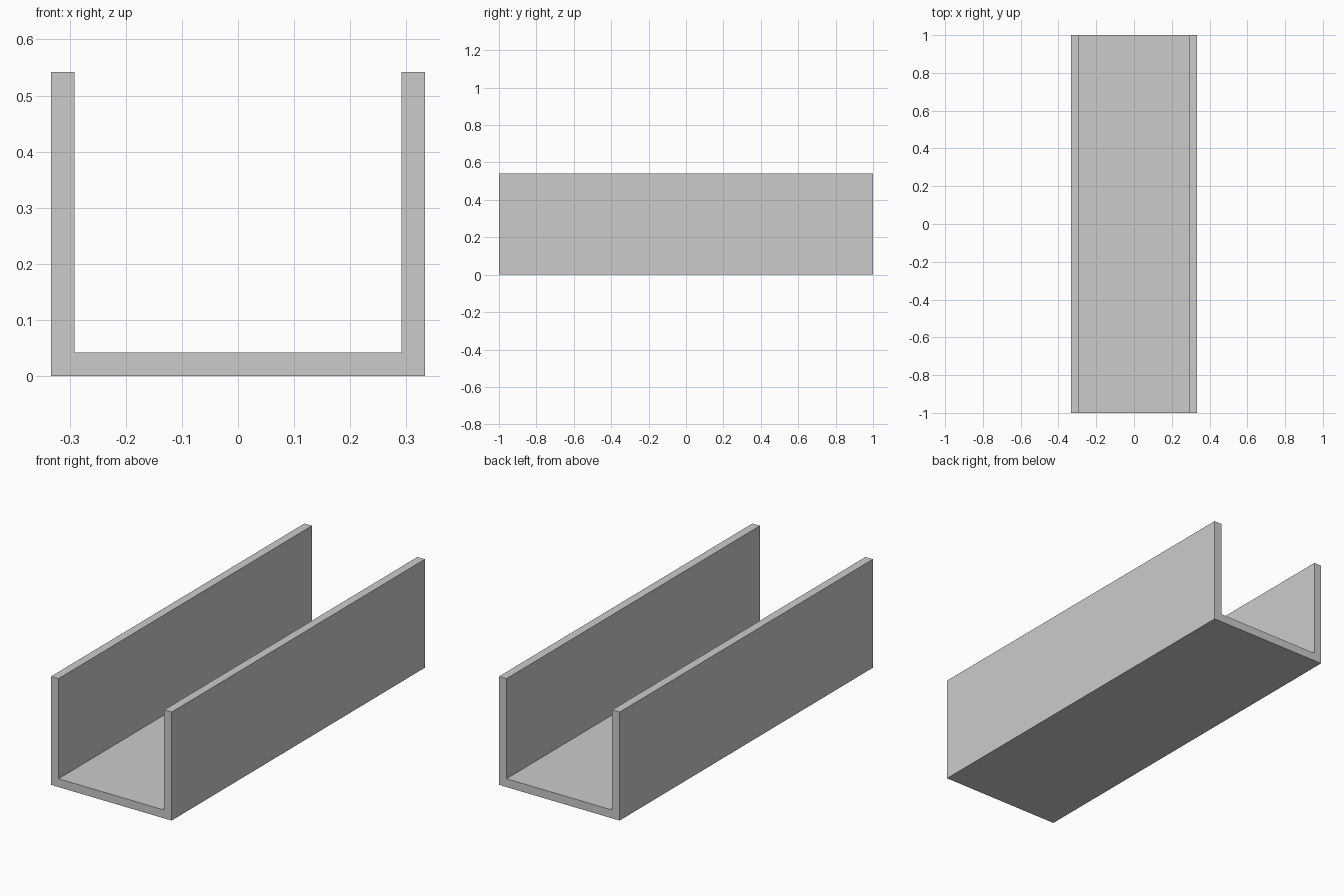
import bpy, bmesh
from mathutils import Vector

if "Cube" in bpy.data.objects:
    bpy.data.objects.remove(bpy.data.objects["Cube"])

HALF_WIDTH, HEIGHT, WALL, LENGTH = 1 / 3, 13 / 24, 1 / 24, 2.0

# U-shaped channel: one half of the profile, mirrored, then extruded along y
half = [(HALF_WIDTH, 0), (HALF_WIDTH, HEIGHT),
        (HALF_WIDTH - WALL, HEIGHT), (HALF_WIDTH - WALL, WALL)]
profile = half + [(-x, z) for x, z in reversed(half)]

bm = bmesh.new()
face = bm.faces.new([bm.verts.new((x, -LENGTH / 2, z)) for x, z in profile])
ext = bmesh.ops.extrude_face_region(bm, geom=[face], use_keep_orig=True)
bmesh.ops.translate(bm, vec=Vector((0, LENGTH, 0)),
                    verts=[g for g in ext["geom"] if isinstance(g, bmesh.types.BMVert)])
bmesh.ops.recalc_face_normals(bm, faces=bm.faces)

mesh = bpy.data.meshes.new("u_channel")
bm.to_mesh(mesh)
bm.free()
bpy.context.collection.objects.link(bpy.data.objects.new("u_channel", mesh))
